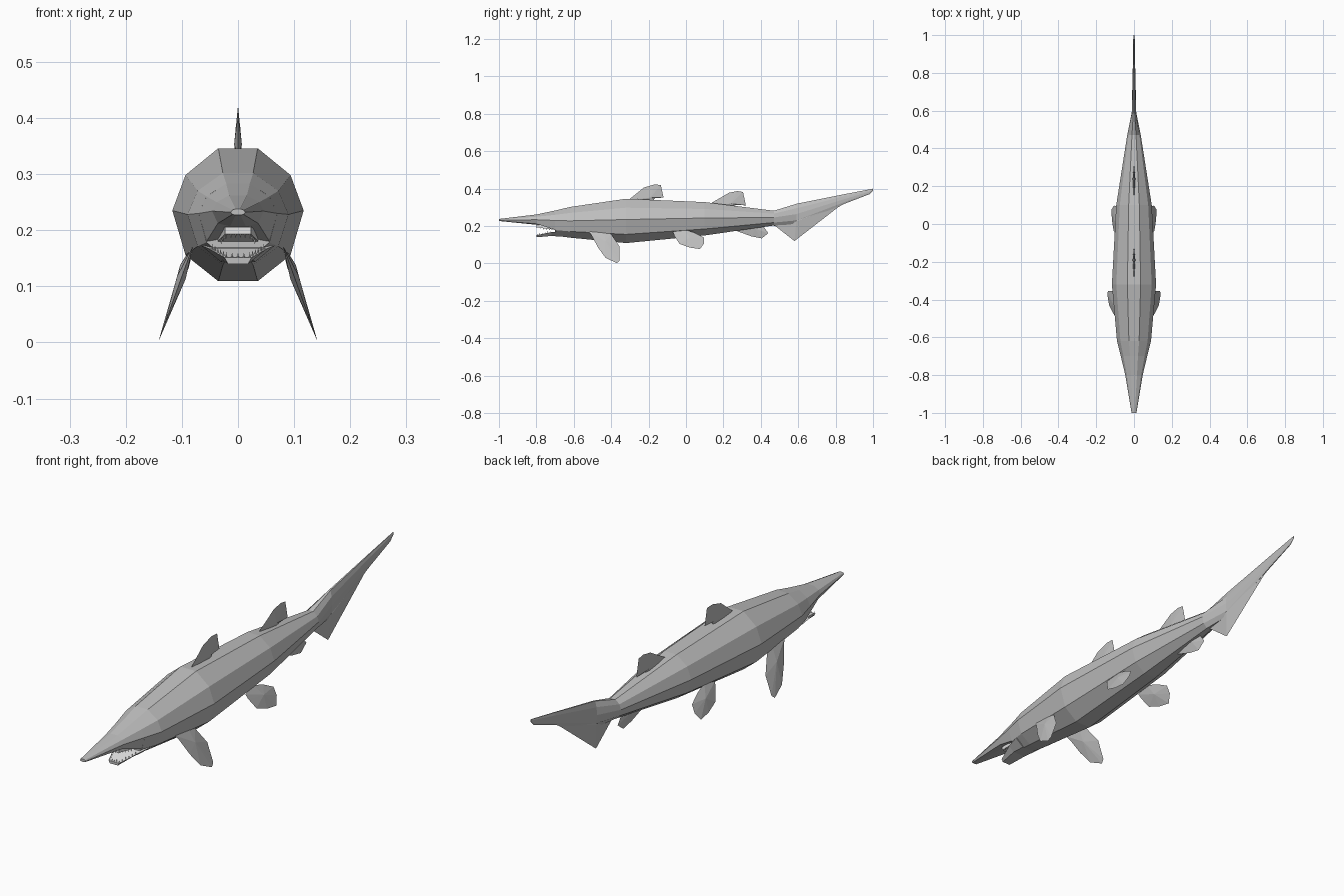
import bpy, bmesh, math
from mathutils import Vector

cube = bpy.data.objects.get("Cube")
if cube:
    bpy.data.objects.remove(cube, do_unlink=True)


def material(name, rgb):
    m = bpy.data.materials.new(name)
    m.use_nodes = True
    m.diffuse_color = (*rgb, 1)
    m.node_tree.nodes["Principled BSDF"].inputs["Base Color"].default_value = (*rgb, 1)
    m.node_tree.nodes["Principled BSDF"].inputs["Roughness"].default_value = 0.8
    return m


GREY = material("skin grey", (0.52, 0.52, 0.52))
PALE = material("mouth pale grey", (0.78, 0.78, 0.78))


def finish(name, bm, *mats):
    bmesh.ops.recalc_face_normals(bm, faces=bm.faces)
    me = bpy.data.meshes.new(name)
    bm.to_mesh(me)
    bm.free()
    for m in mats:
        me.materials.append(m)
    ob = bpy.data.objects.new(name, me)
    bpy.context.collection.objects.link(ob)
    return ob


def loft(bm, sections):
    """Skin closed sections (lists of points) and cap both ends."""
    rings = [[bm.verts.new(p) for p in s] for s in sections]
    n = len(rings[0])
    for a, b in zip(rings, rings[1:]):
        for i in range(n):
            j = (i + 1) % n
            bm.faces.new((a[i], a[j], b[j], b[i]))
    bm.faces.new(rings[0])
    bm.faces.new(rings[-1])


def mirrored(y, half):
    """Closed section from right-hand (x, z) points listed top to bottom."""
    return [(x, y, z) for x, z in half] + [(-x, y, z) for x, z in reversed(half)]


def ring(y, w, top, mid, bot):
    """Ten-sided body section."""
    return mirrored(y, [(0.3 * w, top), (0.8 * w, mid + 0.57 * (top - mid)), (w, mid),
                        (0.8 * w, mid - 0.63 * (mid - bot)), (0.3 * w, bot)])


# Body and upper tail lobe
bm = bmesh.new()
loft(bm, [ring(*r) for r in (
    (-0.70, 0.070, 0.283, 0.230, 0.148),
    (-0.62, 0.090, 0.302, 0.228, 0.138),
    (-0.32, 0.117, 0.346, 0.235, 0.109),
    (0.10, 0.094, 0.328, 0.243, 0.150),
    (0.47, 0.036, 0.282, 0.246, 0.203),
    (0.59, 0.012, 0.319, 0.264, 0.210),
    (0.85, 0.006, 0.371, 0.345, 0.320),
    (0.98, 0.004, 0.396, 0.384, 0.370),
    (1.00, 0.002, 0.400, 0.395, 0.390))])
finish("body", bm, GREY)

# Long flattened snout, its underside forming the roof of the mouth
bm = bmesh.new()
loft(bm, [
    mirrored(-1.0, [(0.004, 0.238), (0.010, 0.236), (0.013, 0.232), (0.010, 0.228), (0.004, 0.227)]),
    mirrored(-0.8, [(0.016, 0.262), (0.038, 0.250), (0.046, 0.234), (0.036, 0.212), (0.014, 0.207)]),
    mirrored(-0.7, [(0.021, 0.283), (0.056, 0.260), (0.070, 0.230), (0.056, 0.180), (0.021, 0.186)])])
finish("snout", bm, GREY)

# Lower jaw, paler on the inside
jaw = [(-0.66, 0.066, 0.173, 0.030, 0.143),
       (-0.72, 0.052, 0.167, 0.028, 0.147),
       (-0.80, 0.024, 0.151, 0.018, 0.140)]
bm = bmesh.new()
loft(bm, [mirrored(y, [(a, t), (b, u)]) for y, a, t, b, u in jaw])
ob = finish("lower_jaw", bm, GREY, PALE)
for p in ob.data.polygons:
    p.material_index = int(p.normal.z > 0.5)

# Upper gum
bm = bmesh.new()
loft(bm, [mirrored(-0.80, [(0.023, 0.206), (0.023, 0.193)]),
          mirrored(-0.70, [(0.036, 0.200), (0.036, 0.180)])])
finish("upper_gum", bm, PALE)


def teeth(name, roots, height):
    """Small four-sided spikes; negative height points down."""
    bm = bmesh.new()
    for x, y, z in roots:
        base = [bm.verts.new((x + dx * 0.0022, y + dy * 0.0022, z))
                for dx, dy in ((1, 0), (0, 1), (-1, 0), (0, -1))]
        tip = bm.verts.new((x, y, z + height))
        bm.faces.new(base)
        for i in range(4):
            bm.faces.new((base[i], base[(i + 1) % 4], tip))
    finish(name, bm, PALE)


def rim(front, back, across, along):
    """Points along the front and both sides of a jaw."""
    f, b = Vector(front), Vector(back)
    pts = [(f.x * (2 * i / (across - 1) - 1), f.y, f.z) for i in range(across)]
    for i in range(1, along + 1):
        p = f.lerp(b, i / along)
        pts += [(p.x, p.y, p.z), (-p.x, p.y, p.z)]
    return pts


teeth("lower_teeth", rim((0.021, -0.796, 0.150), (0.046, -0.725, 0.165), 5, 5), 0.011)
teeth("upper_teeth", rim((0.021, -0.797, 0.194), (0.030, -0.730, 0.184), 6, 4), -0.009)


def fin(name, outline, centre, thick, place=lambda y, z: Vector((0, y, z)), side=Vector((1, 0, 0))):
    """Sharp-rimmed fin from a (y, z) outline, thickest at its centre."""
    bm = bmesh.new()
    edge = [bm.verts.new(place(y, z)) for y, z in outline]
    for s in (1, -1):
        c = bm.verts.new(place(*centre) + side * thick * s)
        for i in range(len(edge)):
            bm.faces.new((edge[i], edge[(i + 1) % len(edge)], c))
    return finish(name, bm, GREY)


# Fins on the centre line
fin("front_dorsal_fin", [(-0.30, 0.335), (-0.30, 0.346), (-0.225, 0.406), (-0.17, 0.422),
                         (-0.135, 0.42), (-0.12, 0.352), (-0.165, 0.35), (-0.18, 0.33)],
    (-0.19, 0.352), 0.007)
fin("rear_dorsal_fin", [(0.12, 0.31), (0.135, 0.323), (0.23, 0.378), (0.275, 0.387), (0.305, 0.382),
                        (0.32, 0.311), (0.265, 0.312), (0.24, 0.295)],
    (0.24, 0.32), 0.007)
fin("anal_fin", [(0.26, 0.19), (0.275, 0.172), (0.35, 0.145), (0.405, 0.134), (0.44, 0.162),
                 (0.42, 0.19), (0.40, 0.215), (0.33, 0.21)],
    (0.37, 0.185), 0.008)
fin("lower_tail_lobe", [(0.44, 0.215), (0.48, 0.198), (0.58, 0.12), (0.81, 0.298), (0.86, 0.33),
                        (0.60, 0.27), (0.50, 0.235)],
    (0.59, 0.225), 0.010)

# Paired fins, splayed outward and downward
PAIRS = {
    "pectoral_fin": ([(-0.52, 0.172), (-0.505, 0.150), (-0.47, 0.085), (-0.43, 0.03), (-0.37, 0.002),
                      (-0.355, 0.015), (-0.355, 0.09), (-0.40, 0.158), (-0.44, 0.178)],
                     (-0.43, 0.115), 0.36),
    "pelvic_fin": ([(-0.07, 0.168), (-0.062, 0.148), (-0.035, 0.105), (0.02, 0.085), (0.075, 0.077),
                    (0.097, 0.108), (0.095, 0.14), (0.045, 0.165), (-0.01, 0.182)],
                   (0.02, 0.135), 0.42),
}
for name, (outline, centre, slope) in PAIRS.items():
    for label, s in (("left", 1), ("right", -1)):
        fin(f"{label}_{name}", outline, centre, 0.008,
            lambda y, z: Vector((s * (0.083 + (0.165 - z) * slope), y, z)),
            Vector((s, 0, slope)).normalized())
